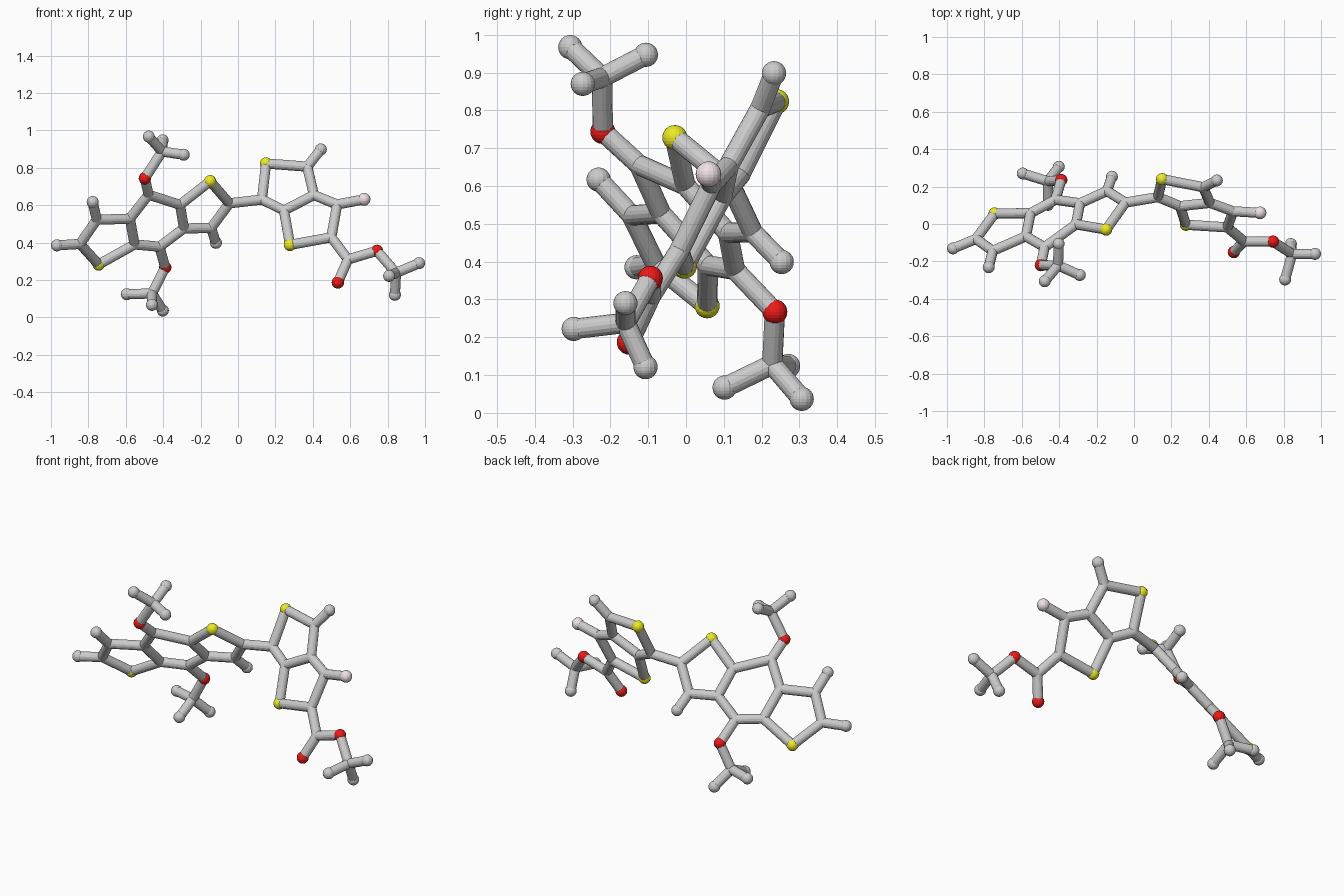
import bpy, bmesh
from mathutils import Vector, Matrix

if "Cube" in bpy.data.objects:
    bpy.data.objects.remove(bpy.data.objects["Cube"])

BOND_R = 0.027

# Atoms of the two flat ring systems: name -> (x, z); y comes from each ring plane
left_flat = {
    "S1": (-.745, .283), "C1": (-.845, .393), "C2": (-.755, .522), "C3": (-.578, .528),
    "C4": (-.553, .39), "C5": (-.478, .656), "C6": (-.31, .602), "C7": (-.289, .476),
    "C8": (-.42, .378), "S2": (-.149, .728), "C9": (-.144, .478), "C10": (-.046, .61),
    "H1": (-.968, .385), "H2": (-.777, .617), "H9": (-.118, .399),
}
right_flat = {
    "C11": (.128, .63), "S3": (.15, .823), "C12": (.37, .806), "H12": (.443, .898),
    "C13": (.406, .654), "C14": (.246, .572), "S4": (.278, .388), "C15": (.53, .604),
    "F1": (.674, .631), "C16": (.499, .428), "C17": (.588, .31),
}
# Atoms of the side groups in full 3D
side = {
    "O1": (-.498, -.22, .744), "C18": (-.406, -.222, .887),
    "H18a": (-.477, -.306, .967), "H18b": (-.403, -.106, .947), "H18c": (-.29, -.273, .87),
    "O2": (-.389, .235, .267), "C19": (-.46, .228, .128),
    "H19a": (-.595, .27, .124), "H19b": (-.46, .102, .067), "H19c": (-.402, .306, .037),
    "O3": (.534, -.15, .187), "O4": (.743, -.094, .356), "C20": (.845, -.16, .238),
    "H20a": (.968, -.16, .29), "H20b": (.808, -.297, .222), "H20c": (.839, -.107, .121),
}

atoms = {n: Vector(p) for n, p in side.items()}
for n, (x, z) in left_flat.items():
    atoms[n] = Vector((x, .633 + .465 * x - .815 * z, z))
for n, (x, z) in right_flat.items():
    atoms[n] = Vector((x, -.161 - .155 * x + .515 * z, z))

# Bonds written as chains of atoms
chains = [
    "H1 C1 C2 C3 C4 S1 C1", "H2 C2", "C3 C5 C6 C7 C8 C4", "C6 S2 C10 C9 C7", "H9 C9",
    "C5 O1 C18 H18a", "H18b C18 H18c", "C8 O2 C19 H19a", "H19b C19 H19c",
    "C10 C11 S3 C12 C13 C14 C11", "H12 C12", "C14 S4 C16 C15 C13", "C15 F1",
    "C16 C17 O4 C20 H20a", "C17 O3", "H20b C20 H20c",
]


def finish(bm, name, color=None):
    mesh = bpy.data.meshes.new(name)
    bm.to_mesh(mesh)
    bm.free()
    obj = bpy.data.objects.new(name, mesh)
    bpy.context.collection.objects.link(obj)
    if color:
        mat = bpy.data.materials.new(name + "_color")
        mat.diffuse_color = color
        mat.use_nodes = True
        mat.node_tree.nodes["Principled BSDF"].inputs["Base Color"].default_value = mat.diffuse_color
        mesh.materials.append(mat)


# Balls, one object per kind of atom
kinds = {
    "C": ("carbon_joints", BOND_R, None),
    "H": ("hydrogen_balls", .032, None),
    "S": ("sulfur_balls", .033, (.85, .83, .02, 1)),
    "O": ("oxygen_balls", .033, (.85, .01, .01, 1)),
    "F": ("fluorine_ball", .034, (.88, .76, .79, 1)),
}
for letter, (name, radius, color) in kinds.items():
    bm = bmesh.new()
    for n, p in atoms.items():
        if n[0] == letter:
            bmesh.ops.create_uvsphere(bm, u_segments=16, v_segments=12, radius=radius,
                                      matrix=Matrix.Translation(p))
    finish(bm, name, color)

# Rods between bonded atoms
bm = bmesh.new()
for chain in chains:
    names = chain.split()
    for a, b in zip(names, names[1:]):
        p, q = atoms[a], atoms[b]
        d = q - p
        m = Matrix.Translation((p + q) / 2) @ d.to_track_quat('Z', 'Y').to_matrix().to_4x4()
        bmesh.ops.create_cone(bm, cap_ends=True, segments=16, radius1=BOND_R,
                              radius2=BOND_R, depth=d.length, matrix=m)
finish(bm, "bond_rods")
